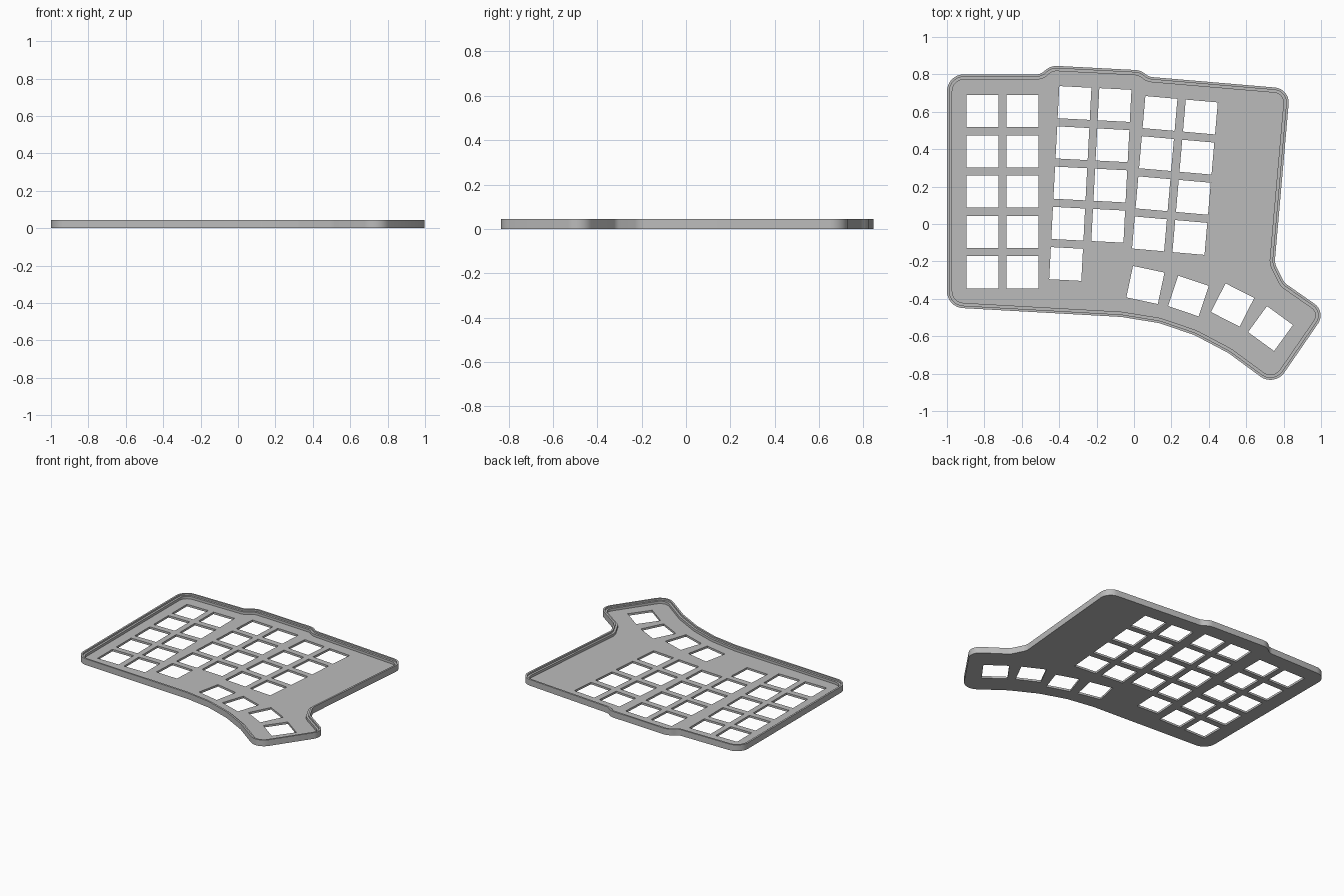
import bpy, bmesh
from math import radians, tan, pi
from mathutils import Vector, Matrix

cube = bpy.data.objects.get("Cube")
if cube:
    bpy.data.objects.remove(cube, do_unlink=True)

HEIGHT, FLOOR, LEDGE = 0.045, 0.015, 0.033
LIP, WALL = 0.013, 0.028
KEY, PITCH = 0.172, 0.2155

grey = bpy.data.materials.new("mid_grey")
grey.use_nodes = True
grey.diffuse_color = (0.5, 0.5, 0.5, 1)
grey.node_tree.nodes["Principled BSDF"].inputs["Base Color"].default_value = (0.5, 0.5, 0.5, 1)

# Case corners, clockwise: x, y, rounding radius
CORNERS = [
    (-1, 0.80, 0.09), (-0.50, 0.80, 0.06), (-0.445, 0.847, 0.09),
    (0.035, 0.822, 0.09), (0.08, 0.787, 0.06), (0.834, 0.723, 0.08),
    (0.752, -0.21, 0.08), (0.805, -0.315, 0.06), (1.027, -0.47, 0.075),
    (0.751, -0.871, 0.09), (0.505, -0.69, 0.2), (0.323, -0.594, 0.2),
    (0.136, -0.53, 0.2), (-0.067, -0.497, 0.2), (-1, -0.445, 0.09),
]


def rounded(corners, steps=8):
    """Polygon with every corner replaced by an arc."""
    pts = []
    for i, (x, y, r) in enumerate(corners):
        p = Vector((x, y))
        a = (p - Vector(corners[i - 1][:2])).normalized()
        b = (Vector(corners[(i + 1) % len(corners)][:2]) - p).normalized()
        turn = a.angle_signed(b)
        t = r * tan(abs(turn) / 2)
        start = p - a * t
        side = Vector((a.y, -a.x)) if a.x * b.y - a.y * b.x < 0 else Vector((-a.y, a.x))
        centre = start + side * r
        sign = -1 if a.x * b.y - a.y * b.x < 0 else 1
        for k in range(steps + 1):
            rot = Matrix.Rotation(sign * abs(turn) * k / steps, 2)
            pts.append(centre + rot @ (start - centre))
    return pts


def inset(pts, d):
    """Move a clockwise outline inwards by d."""
    out = []
    for i, p in enumerate(pts):
        a = (p - pts[i - 1]).normalized()
        b = (pts[(i + 1) % len(pts)] - p).normalized()
        na, nb = Vector((a.y, -a.x)), Vector((b.y, -b.x))
        out.append(p + (na + nb) * d / (1 + na.dot(nb)))
    return out


def finish(name, bm):
    bmesh.ops.recalc_face_normals(bm, faces=bm.faces)
    mesh = bpy.data.meshes.new(name)
    bm.to_mesh(mesh)
    bm.free()
    mesh.materials.append(grey)
    obj = bpy.data.objects.new(name, mesh)
    bpy.context.collection.objects.link(obj)
    bpy.ops.object.select_all(action='DESELECT')
    obj.select_set(True)
    bpy.context.view_layer.objects.active = obj
    bpy.ops.object.shade_smooth_by_angle(angle=radians(30))
    return obj


outline = rounded(CORNERS)

# Stepped rim: closed section swept around the outline
bm = bmesh.new()
section = [(WALL, 0), (0, 0), (0, HEIGHT), (LIP, HEIGHT), (LIP, LEDGE), (WALL, LEDGE)]
rings = [[bm.verts.new((p.x, p.y, z)) for p in inset(outline, d)] for d, z in section]
n = len(outline)
for j in range(len(rings)):
    lower, upper = rings[j], rings[(j + 1) % len(rings)]
    for i in range(n):
        k = (i + 1) % n
        bm.faces.new((lower[i], lower[k], upper[k], upper[i]))
finish("case_rim", bm)

# Key openings: first key x, y, tilt in degrees, number of keys in the column
columns = [
    (-0.81, 0.604, 0, 5), (-0.596, 0.604, 0, 5),
    (-0.318, 0.647, -3, 5), (-0.104, 0.636, -3, 4),
    (0.139, 0.591, -5, 4), (0.355, 0.572, -5, 4),
    (0.061, -0.326, -12, 1), (0.291, -0.385, -18.5, 1),
    (0.527, -0.433, -27, 1), (0.73, -0.559, -36, 1),
]
openings = []
for x, y, tilt, count in columns:
    rot = Matrix.Rotation(radians(tilt), 2)
    for row in range(count):
        centre = Vector((x, y)) + rot @ Vector((0, -PITCH * row))
        openings.append([centre + rot @ (Vector(c) * KEY / 2)
                         for c in ((-1, -1), (1, -1), (1, 1), (-1, 1))])

# Floor plate: filled flat curve with the openings as holes
curve = bpy.data.curves.new("plate_profile", 'CURVE')
curve.dimensions = '2D'
curve.fill_mode = 'BOTH'
curve.extrude = FLOOR / 2
for loop in [inset(outline, WALL)] + openings:
    spline = curve.splines.new('POLY')
    spline.points.add(len(loop) - 1)
    for point, p in zip(spline.points, loop):
        point.co = (p.x, p.y, 0, 1)
    spline.use_cyclic_u = True
helper = bpy.data.objects.new("plate_profile", curve)
bpy.context.collection.objects.link(helper)
bpy.context.view_layer.update()
filled = bpy.data.meshes.new_from_object(helper.evaluated_get(bpy.context.evaluated_depsgraph_get()))
bm = bmesh.new()
bm.from_mesh(filled)
bpy.data.objects.remove(helper, do_unlink=True)
bpy.data.meshes.remove(filled)
bmesh.ops.remove_doubles(bm, verts=bm.verts, dist=0.0001)
bmesh.ops.translate(bm, verts=bm.verts, vec=(0, 0, FLOOR / 2))
finish("key_plate", bm)
